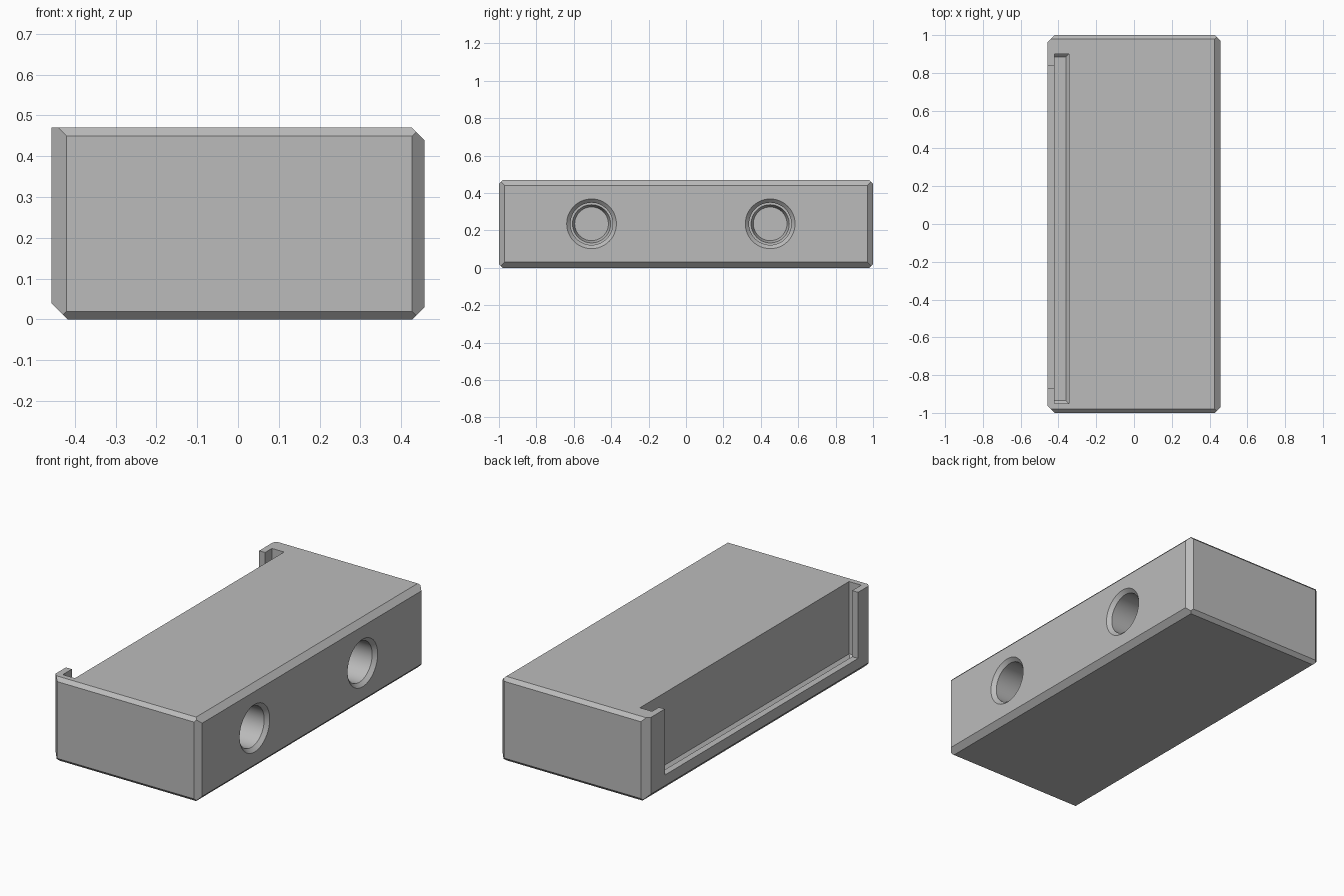
import bpy, bmesh, math
from mathutils import Vector

cube = bpy.data.objects.get("Cube")
if cube:
    bpy.data.objects.remove(cube)

X, Y, H = 0.457, 1.0, 0.47

grey = bpy.data.materials.new("plain grey")
grey.use_nodes = True
colour = (0.5, 0.5, 0.5, 1)
grey.diffuse_color = colour
grey.node_tree.nodes["Principled BSDF"].inputs["Base Color"].default_value = colour


def make_object(name, bm):
    bmesh.ops.recalc_face_normals(bm, faces=bm.faces)
    mesh = bpy.data.meshes.new(name)
    bm.to_mesh(mesh)
    bm.free()
    mesh.materials.append(grey)
    obj = bpy.data.objects.new(name, mesh)
    bpy.context.collection.objects.link(obj)
    return obj


def box(lo, hi):
    bm = bmesh.new()
    bmesh.ops.create_cube(bm, size=1)
    lo, hi = Vector(lo), Vector(hi)
    for v in bm.verts:
        v.co = (lo + hi) / 2 + v.co * (hi - lo)
    return bm


def chamfer(bm, point, normal):
    """Cut a convex solid with a plane and cap the cut."""
    bmesh.ops.bisect_plane(bm, geom=bm.verts[:] + bm.edges[:] + bm.faces[:],
                           plane_co=point, plane_no=normal, clear_outer=True)
    bmesh.ops.holes_fill(bm, edges=[e for e in bm.edges if e.is_boundary])


# Body block with chamfered edges; only the top edge on the slot side is sharp
bm = box((-X, -Y, 0), (X, Y, H))
for sy in (-1, 1):
    chamfer(bm, (X - 0.03, sy * Y, 0), (1, sy, 0))
    chamfer(bm, (-X + 0.037, sy * Y, 0), (-1, sy, 0))
    chamfer(bm, (0, sy * Y, H - 0.02), (0, sy, 1))
    chamfer(bm, (0, sy * Y, 0.02), (0, sy, -1))
chamfer(bm, (X, 0, H - 0.03), (1, 0, 1))
chamfer(bm, (X, 0, 0.03), (1, 0, -1))
chamfer(bm, (-X, 0, 0.04), (-1, 0, -1))
body = make_object("body", bm)


def cut(name, bm):
    cutter = make_object(name, bm)
    cutter.hide_render = True
    mod = body.modifiers.new(name, 'BOOLEAN')
    mod.operation = 'DIFFERENCE'
    mod.solver = 'EXACT'
    mod.object = cutter
    bpy.context.view_layer.objects.active = body
    bpy.ops.object.modifier_apply(modifier=name)
    bpy.data.objects.remove(cutter)


# Panel slot, open at the top, with a chamfered floor
floor, c = 0.05, 0.015
bm = box((-0.42, -0.95, floor), (-0.345, 0.9, H + 0.1))
chamfer(bm, (-0.345, 0, floor + c), (1, 0, -1))
chamfer(bm, (0, 0.9, floor + c), (0, 1, -1))
chamfer(bm, (0, -0.95, floor + c), (0, -1, -1))
cut("slot_cutter", bm)

# Window through the outer wall of the slot
cut("window_cutter", box((-X - 0.1, -0.87, 0.1), (-0.4, 0.84, H + 0.1)))


# Two blind round holes with a chamfered rim and a stepped, tapered end
profile = [(0.153, X + 0.02), (0.113, X - 0.02), (0.113, -0.16),
           (0.102, -0.16), (0.09, -0.2)]
SIDES = 48
for i, y in enumerate((-0.505, 0.45)):
    bm = bmesh.new()
    rings = []
    for r, x in profile:
        angles = [2 * math.pi * k / SIDES for k in range(SIDES)]
        rings.append([bm.verts.new((x, y + r * math.cos(a), 0.235 + r * math.sin(a)))
                      for a in angles])
    for a, b in zip(rings, rings[1:]):
        for k in range(SIDES):
            n = (k + 1) % SIDES
            bm.faces.new((a[k], a[n], b[n], b[k]))
    bm.faces.new(rings[0])
    bm.faces.new(rings[-1])
    cut("hole_cutter_%d" % i, bm)

# Smooth the round walls and keep the edges sharp
bpy.ops.object.select_all(action='DESELECT')
body.select_set(True)
bpy.context.view_layer.objects.active = body
bpy.ops.object.shade_smooth_by_angle(angle=math.radians(20))
